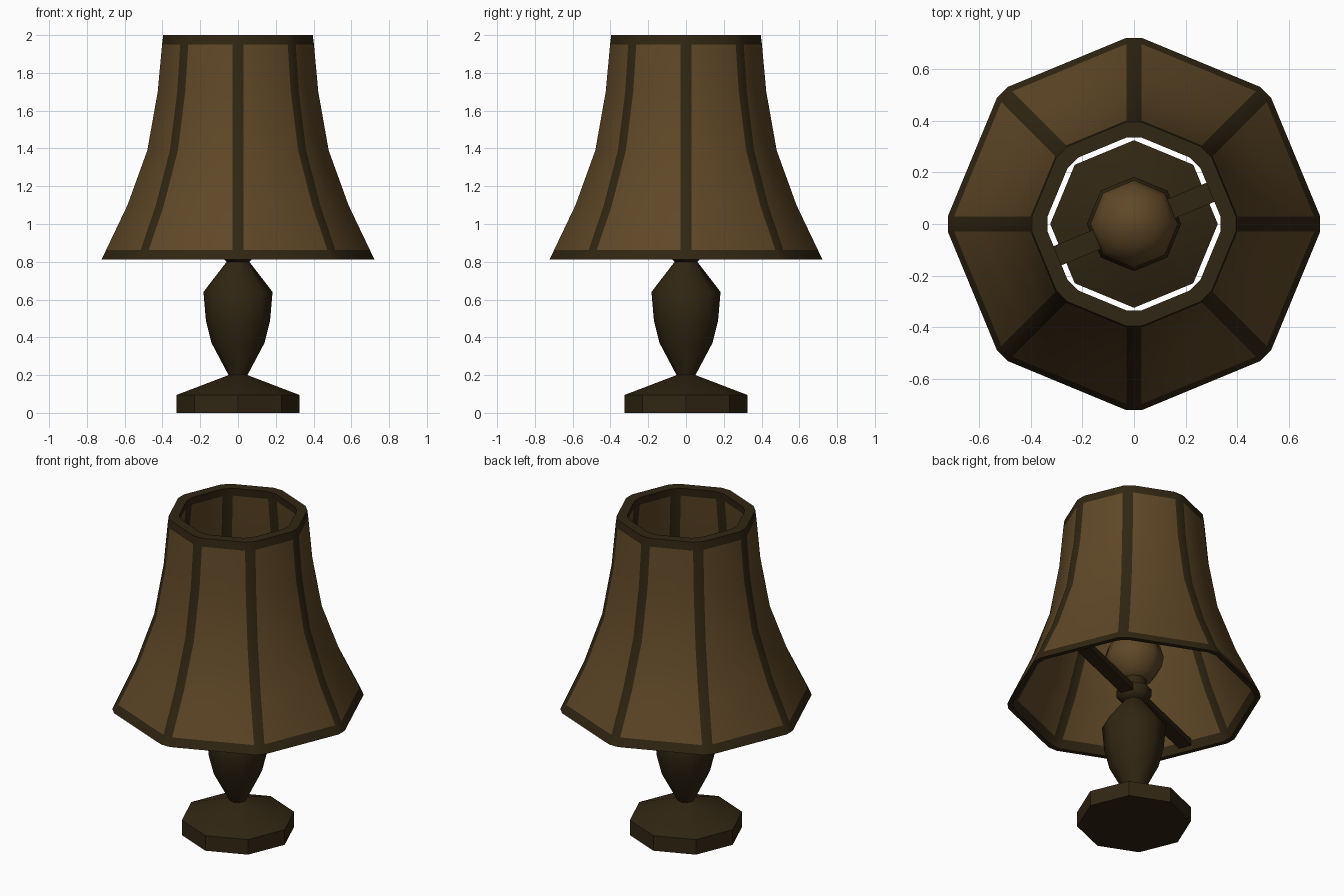
import bpy, bmesh, math
from mathutils import Vector

cube = bpy.data.objects.get("Cube")
if cube:
    bpy.data.objects.remove(cube, do_unlink=True)


def material(name, rgb):
    mat = bpy.data.materials.new(name)
    mat.use_nodes = True
    colour = (*rgb, 1.0)
    mat.diffuse_color = colour
    bsdf = mat.node_tree.nodes["Principled BSDF"]
    bsdf.inputs["Base Color"].default_value = colour
    bsdf.inputs["Roughness"].default_value = 0.9
    return mat


DARK = material("dark bronze", (0.030, 0.019, 0.006))
FABRIC = material("tan fabric", (0.114, 0.064, 0.020))
SIDES = 8
RIB_HALF = 0.03


def corner_ring(r, z, half=0.0):
    """Octagon with corners on the axes; half > 0 cuts each corner flat."""
    points = []
    for i in range(SIDES):
        a = math.tau * i / SIDES
        out = Vector((math.cos(a), math.sin(a), 0))
        side = Vector((-math.sin(a), math.cos(a), 0))
        for s in ((-half, half) if half else (0,)):
            points.append(out * r + side * s + Vector((0, 0, z)))
    return points


def loft(name, rings, mats, closed=False, rule=None, angle=50):
    """Skin a stack of rings; rule(band, segment) picks the material."""
    bm = bmesh.new()
    loops = [[bm.verts.new(p) for p in ring] for ring in rings]
    n = len(loops[0])
    for b in range(len(loops) if closed else len(loops) - 1):
        low, high = loops[b], loops[(b + 1) % len(loops)]
        for s in range(n):
            t = (s + 1) % n
            face = bm.faces.new((low[s], low[t], high[t], high[s]))
            face.material_index = rule(b, s) if rule else 0
    if not closed:
        bm.faces.new(loops[0][::-1])
        bm.faces.new(loops[-1])
    bmesh.ops.recalc_face_normals(bm, faces=bm.faces)
    mesh = bpy.data.meshes.new(name)
    bm.to_mesh(mesh)
    bm.free()
    for mat in mats:
        mesh.materials.append(mat)
    obj = bpy.data.objects.new(name, mesh)
    bpy.context.collection.objects.link(obj)
    bpy.ops.object.select_all(action='DESELECT')
    obj.select_set(True)
    bpy.context.view_layer.objects.active = obj
    bpy.ops.object.shade_smooth_by_angle(angle=math.radians(angle))
    return obj


def turned(name, profile, mat, angle=50):
    return loft(name, [corner_ring(r, z) for r, z in profile], [mat], angle=angle)


# Foot and urn-shaped stem
turned("foot", [(0.325, 0), (0.325, 0.095), (0.05, 0.2)], DARK, 40)
turned("stem", [(0.05, 0.2), (0.14, 0.37), (0.17, 0.49), (0.183, 0.64),
                (0.06, 0.8)], DARK)

# Bulb socket
turned("socket", [(0.06, 0.8), (0.1, 0.835), (0.1, 0.88), (0.065, 0.89),
                  (0.075, 0.94)], DARK)

# Bulb
turned("bulb", [(0.06, 0.93), (0.115, 0.965), (0.16, 1.03), (0.17, 1.09),
                (0.15, 1.16), (0.09, 1.22), (0.02, 1.24)], FABRIC, 60)

# Shade: outer and inner walls, dark ribs at corners, dark bands at both rims
outer = [(0.722, 0.812), (0.698, 0.863), (0.585, 1.1), (0.48, 1.39),
         (0.425, 1.7), (0.402, 1.95), (0.396, 2.0)]
gaps = [0.03, 0.03, 0.035, 0.045, 0.055, 0.06, 0.061]
inner = [(r - g, z) for (r, z), g in zip(outer, gaps)]
profile = outer + inner[::-1]
last = len(outer) - 1
panel_bands = set(range(1, last - 1)) | set(range(last + 2, 2 * last))


def shade_rule(band, segment):
    is_panel = band in panel_bands and segment % 2 == 1
    return 1 if is_panel else 0


loft("shade", [corner_ring(r, z, RIB_HALF) for r, z in profile],
     [DARK, FABRIC], closed=True, rule=shade_rule, angle=30)

# Support bar running across to two opposite shade panels
bpy.ops.mesh.primitive_cube_add(size=1, location=(0, 0, 0.85),
                                rotation=(0, 0, math.pi / SIDES))
bar = bpy.context.object
bar.name = "support_bar"
bar.scale = (1.26, 0.08, 0.04)
bar.data.materials.append(DARK)
